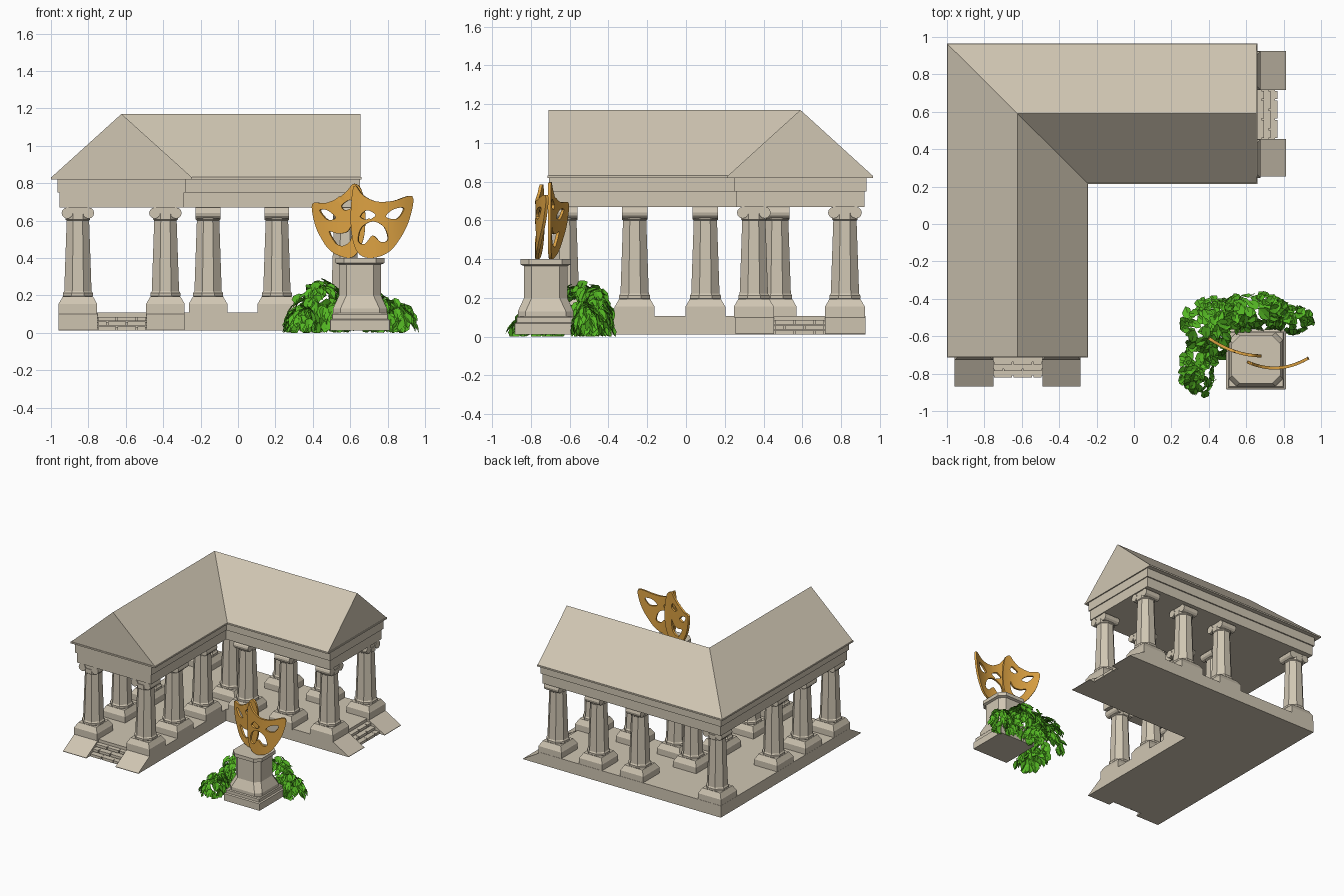
import bpy, bmesh, math, random
from mathutils import Vector

if "Cube" in bpy.data.objects:
    bpy.data.objects.remove(bpy.data.objects["Cube"])
random.seed(4)

def material(name, col):
    m = bpy.data.materials.new(name)
    m.diffuse_color = (*col, 1)
    m.use_nodes = True
    m.node_tree.nodes["Principled BSDF"].inputs["Base Color"].default_value = m.diffuse_color
    return m

STONE = material("warm_stone", (0.63, 0.565, 0.45))
GOLD = material("gold", (0.72, 0.36, 0.055))
LEAF = material("leaf_green", (0.09, 0.48, 0.017))

def finish(name, bm, mat, normals=True):
    if normals:
        bmesh.ops.recalc_face_normals(bm, faces=bm.faces)
    me = bpy.data.meshes.new(name)
    bm.to_mesh(me)
    bm.free()
    me.materials.append(mat)
    ob = bpy.data.objects.new(name, me)
    bpy.context.collection.objects.link(ob)
    return ob

def loft(bm, rings):
    """Closed solid through a list of equal-length rings of 3D points."""
    vs = [[bm.verts.new(p) for p in r] for r in rings]
    n = len(vs[0])
    for a, b in zip(vs, vs[1:]):
        for i in range(n):
            bm.faces.new((a[i], a[(i + 1) % n], b[(i + 1) % n], b[i]))
    bm.faces.new(vs[0][::-1])
    bm.faces.new(vs[-1])

def prism(bm, poly, z0, z1):
    loft(bm, [[(x, y, z) for x, y in poly] for z in (z0, z1)])

def ell(o, end):
    """L-shaped plan: o widens the sides, end moves the two open ends."""
    return [(-.96 - o, -.71 - end), (-.285 + o, -.71 - end), (-.285 + o, .255 - o),
            (.655 + end, .255 - o), (.655 + end, .925 + o), (-.96 - o, .925 + o)]

# floor slab and entablature
Z0 = 0.012
for name, o, e, a, b in (("floor_slab", 0, 0, Z0, .107), ("architrave", -.005, -.012, .67, .75),
                         ("frieze", .005, -.004, .75, .82), ("eave", .04, .005, .82, .832)):
    bm = bmesh.new()
    prism(bm, ell(o, e), a, b)
    finish(name, bm, STONE)

# roof: two gabled wings meeting at a hip and a valley
bm = bmesh.new()
A, B, C, D, E, F = [bm.verts.new((x, y, .832)) for x, y in ell(.037, 0)]
R1, R2, R3 = [bm.verts.new(p) for p in ((-.623, -.71, 1.17), (-.623, .59, 1.17), (.655, .59, 1.17))]
for f in ((A, R1, R2, F), (B, C, R2, R1), (C, D, R3, R2), (E, F, R2, R3), (A, B, R1), (D, E, R3),
          (A, F, E, D, C, B)):
    bm.faces.new(f)
finish("roof", bm, STONE)

# columns: square plinth, ring, tapered shaft, scrolled capital
def square(h, z):
    return [(-h, -h, z), (h, -h, z), (h, h, z), (-h, h, z)]

def ring(r, z, n=8):
    r /= math.cos(math.pi / n)
    return [(r * math.cos(2 * math.pi * (i + .5) / n), r * math.sin(2 * math.pi * (i + .5) / n), z)
            for i in range(n)]

def column(name, x, y, turned):
    bm = bmesh.new()
    loft(bm, [square(.103, .1), square(.103, .155), square(.097, .165), square(.08, .195)])
    loft(bm, [ring(r, z) for r, z in ((.074, .19), (.08, .197), (.08, .212), (.073, .222),
                                      (.06, .6), (.066, .605), (.066, .64))])
    for s in (-1, 1):   # scrolls
        loft(bm, [[(s * .057 + .03 * math.cos(t), d, .64 + .03 * math.sin(t))
                   for t in [i * math.pi / 6 for i in range(12)]]
                  for d in (-.066, -.05, .05, .066)])
    loft(bm, [[(px, py, z) for px, py in ((-.06, -.06), (.06, -.06), (.06, .06), (-.06, .06))]
              for z in (.628, .671)])
    ob = finish(name, bm, STONE)
    ob.location = (x, y, 0)
    ob.rotation_euler.z = math.pi / 2 if turned else 0

for y in (-.625, -.265, .1):
    column("left_wing_column", -.856, y, False)
    column("left_wing_column", -.388, y, False)
column("inner_column", -.388, .468, False)
column("corner_column", -.856, .82, False)
for x in (-.16, .208, .573):
    column("right_wing_column", x, .35, True)
    column("right_wing_column", x, .82, True)

# entrances: sloped cheek blocks and brick steps
def entrance(name, place, u0, u1, u2, u3):
    def wedge(bm, a, b, side):
        loft(bm, [[place(u, v, z) for v, z in side] for u in (a, b)])
    bm = bmesh.new()
    for a, b in ((u0, u1), (u2, u3)):
        wedge(bm, a, b, [(0, Z0), (.158, Z0), (.158, Z0 + .004), (0, .107)])
    finish(name + "_ramps", bm, STONE)
    bm = bmesh.new()
    g = .004
    for k, cuts in enumerate(((0, .4, .8, 1), (0, .2, .6, 1), (0, .4, .8, 1))):
        v, z = .112 - k * .036, Z0 + k * .026
        for c, d in zip(cuts, cuts[1:]):
            a, b = u1 + (u2 - u1) * c + g, u1 + (u2 - u1) * d - g
            wedge(bm, a, b, [(v - .03, z), (v, z), (v, z + .021), (v - .03, z + .021)])
        wedge(bm, u1, u2, [(0, z), (v - .012, z), (v - .012, z + .019), (0, z + .019)])
    finish(name + "_steps", bm, STONE)

entrance("front", lambda u, v, z: (u, -.71 - v, z), -.96, -.752, -.49, -.285)
entrance("side", lambda u, v, z: (.655 + v, u, z), .255, .455, .716, .925)

# pedestal: stepped base, chamfered body and cap
bm = bmesh.new()
PX, PY = .652, -.724
def octo(h, c, z):
    pts = [(h, -h + c), (h, h - c), (h - c, h), (-h + c, h), (-h, h - c), (-h, -h + c), (-h + c, -h), (h - c, -h)]
    return [(PX + x, PY + y, z) for x, y in pts]
loft(bm, [octo(h, .002, z) for h, z in ((.16, Z0), (.16, .068), (.15, .074), (.15, .098), (.144, .105))])
loft(bm, [octo(h, c, z) for h, c, z in ((.144, .04, .1), (.144, .04, .13), (.112, .04, .2), (.112, .04, .365),
                                        (.13, .045, .372), (.13, .045, .4))])
finish("pedestal", bm, STONE)

# theatre masks: smoothed outlines with cut holes, bent and thickened
def smooth_loop(pts, sub=4):
    P, n, out = [Vector(p) for p in pts], len(pts), []
    for i in range(n):
        a, b, c, d = P[i - 1], P[i], P[(i + 1) % n], P[(i + 2) % n]
        for k in range(sub):
            t = k / sub
            out.append(.5 * (2 * b + (c - a) * t + (2 * a - 5 * b + 4 * c - d) * t * t
                             + (3 * b - a - 3 * c + d) * t ** 3))
    return out

def mask(name, outline, holes, bend):
    bm = bmesh.new()
    for loop in [outline] + holes:
        vs = [bm.verts.new((p.x, 0, p.y)) for p in smooth_loop(loop)]
        for i in range(len(vs)):
            bm.edges.new((vs[i - 1], vs[i]))
    bmesh.ops.triangle_fill(bm, edges=bm.edges[:], use_beauty=True, normal=(0, -1, 0))
    for i in range(1, 18):   # slices that let the sheet bend
        bmesh.ops.bisect_plane(bm, geom=bm.verts[:] + bm.edges[:] + bm.faces[:],
                               plane_co=(.38 + i * .032, 0, 0), plane_no=(1, 0, 0))
    for v in bm.verts:
        v.co.y = bend(v.co.x)
    ob = finish(name, bm, GOLD)
    mod = ob.modifiers.new("thickness", 'SOLIDIFY')
    mod.thickness, mod.offset = .016, 0
    bpy.ops.object.select_all(action='DESELECT')
    ob.select_set(True)
    bpy.context.view_layer.objects.active = ob
    bpy.ops.object.modifier_apply(modifier="thickness")
    bpy.ops.object.shade_smooth_by_angle(angle=math.radians(35))

mask("smiling_mask",
     [(.402, .69), (.47, .693), (.54, .722), (.585, .76), (.62, .797), (.66, .765), (.68, .65), (.675, .52),
      (.64, .43), (.59, .4), (.5, .435), (.44, .52), (.41, .6)],
     [[(.44, .655), (.48, .655), (.525, .615), (.48, .605)], [(.555, .68), (.6, .71), (.615, .675), (.575, .655)],
      [(.49, .54), (.535, .53), (.585, .54), (.615, .58), (.6, .49), (.54, .465)]],
     lambda x: -.705 + 1.2 * (x - .68) ** 2)
mask("frowning_mask",
     [(.622, .785), (.67, .735), (.74, .702), (.83, .705), (.928, .73), (.92, .63), (.88, .53), (.81, .435),
      (.72, .4), (.65, .42), (.615, .5), (.605, .63)],
     [[(.655, .62), (.69, .655), (.735, .63), (.7, .605)], [(.79, .62), (.83, .66), (.885, .665), (.85, .61)],
      [(.645, .49), (.66, .56), (.72, .595), (.78, .565), (.8, .5), (.765, .485), (.72, .52), (.68, .475)]],
     lambda x: -.77 + 1.6 * (x - .75) ** 2)

# shrub: folded leaves scattered over low mounds behind the pedestal
bm = bmesh.new()
mounds = [((.44, -.55), (.19, .17, .28), 190), ((.34, -.77), (.1, .15, .14), 80),
          ((.65, -.47), (.2, .11, .27), 140), ((.83, -.51), (.13, .08, .19), 70)]
spots = [(Vector((.95, -.52, .04)), Vector((.8, 0, .6))), (Vector((.38, -.91, .05)), Vector((0, -.8, .6)))]
for (cx, cy), (rx, ry, rz), count in mounds:
    for _ in range(count):
        a, h = random.uniform(0, 2 * math.pi), random.uniform(.05, 1)
        s, k = math.sqrt(1 - h * h), random.uniform(.8, 1)
        p = Vector((cx + rx * s * k * math.cos(a), cy + ry * s * k * math.sin(a), rz * h * k))
        if abs(p.x - PX) < .15 and abs(p.y - PY) < .15:
            continue
        spots.append((p, Vector((s * math.cos(a) / rx, s * math.sin(a) / ry, h / rz + 2)).normalized()))
for p, n in spots:
    n = (n + Vector([random.uniform(-.35, .35) for _ in range(3)])).normalized()
    out = Vector((n.x, n.y, -.6)) + Vector((random.uniform(-.4, .4), random.uniform(-.4, .4), 0))
    t = (out - n * out.dot(n)).normalized()
    w = n.cross(t)
    L = random.uniform(.065, .09)
    def pt(u, v, d):
        q = p + t * (u * L) + w * (v * L) + n * (d * L)
        return bm.verts.new((min(q.x, 1), max(q.y, -.965), max(q.z, 0)))
    base, mid, tip = pt(-.5, 0, 0), pt(.05, 0, -.06), pt(.55, 0, -.1)
    for s in (1, -1):
        a, b = pt(-.25, s * .28, .06), pt(.15, s * .3, .04)
        for f in ((base, mid, a), (mid, b, a), (mid, tip, b)):
            bm.faces.new(f if s > 0 else f[::-1])
finish("shrub_leaves", bm, LEAF, normals=False)
